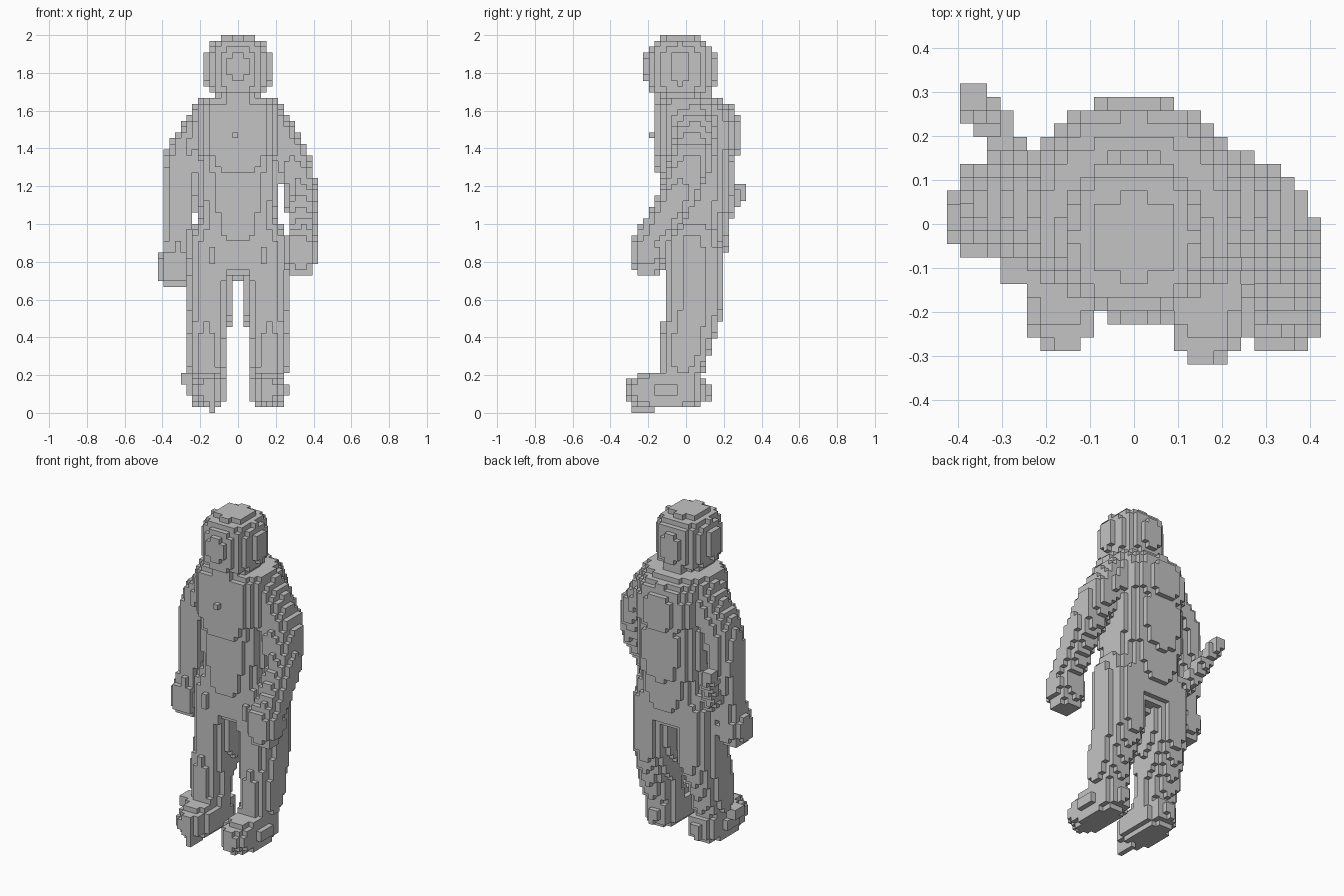
import bpy
import bmesh
from itertools import product
from mathutils import Vector

CELL = 2 / 66

if "Cube" in bpy.data.objects:
    bpy.data.objects.remove(bpy.data.objects["Cube"], do_unlink=True)

grey = bpy.data.materials.new("plain grey")
grey.use_nodes = True
shade = 0.55
colour = (shade, shade, shade, 1)
grey.diffuse_color = colour
grey.node_tree.nodes["Principled BSDF"].inputs["Base Color"].default_value = colour


def centre(cell):
    i, j, k = cell
    return Vector((i + 0.5, j, k + 0.5)) * CELL


grid = {cell: centre(cell) for cell in product(range(-14, 14), range(-10, 11), range(66))}


def fill(inside):
    """Grid cells whose centres pass the test."""
    return {cell for cell, point in grid.items() if inside(point)}


def ball(middle, radii, plan=2, side=2):
    """Rounded body; higher powers make the plan or the side boxier."""
    def inside(point):
        x, y, z = [abs(p - m) / r for p, m, r in zip(point, middle, radii)]
        return x ** plan + y ** plan + z ** side <= 1
    return fill(inside)


def box(middle, half):
    return fill(lambda point: all(abs(p - m) < h for p, m, h in zip(point, middle, half)))


def limb(joints, radii, depth=1.0):
    """Tapered tube through the joints, deepened along y."""
    joints = [Vector(joint) for joint in joints]
    cells = set()
    for a, b, thick, thin in zip(joints, joints[1:], radii, radii[1:]):
        bone = b - a

        def inside(point):
            t = min(max((point - a).dot(bone) / bone.length_squared, 0), 1)
            gap = point - a - bone * t
            gap.y /= depth
            return gap.length <= thick + (thin - thick) * t
        cells |= fill(inside)
    return cells


parts = {}

# Round head
parts["head"] = ball((0, -0.03, 1.82), (0.175, 0.19, 0.185), side=3)

# Square shoulders, rounded back, tapering chest and belly, broad hips
parts["shoulders"] = ball((0, 0.01, 1.5), (0.225, 0.18, 0.18), plan=3, side=8)
parts["back"] = ball((0, 0.06, 1.47), (0.22, 0.23, 0.22), plan=2.3, side=2.5)
parts["chest"] = ball((0, 0, 1.42), (0.17, 0.175, 0.24), plan=4)
parts["torso"] = ball((0, 0.055, 1.25), (0.215, 0.205, 0.4), plan=2.5, side=2.5)
parts["waist"] = ball((0, 0.05, 1), (0.21, 0.18, 0.3), plan=2.5)
parts["hips"] = ball((0, 0.04, 0.87), (0.26, 0.15, 0.15), plan=3, side=5)
parts["chest_button"] = box((-0.015, -0.18, 1.47), (0.01, 0.03, 0.02))

# The left arm reaches forward, the right arm hangs
parts["left_arm"] = limb(
    [(0.15, 0.04, 1.55), (0.28, 0.03, 1.36), (0.34, -0.04, 1.15), (0.34, -0.16, 0.95)],
    (0.11, 0.1, 0.085, 0.08), depth=1.2)
parts["left_hand"] = ball((0.33, -0.2, 0.85), (0.09, 0.09, 0.13), plan=2.5, side=2.5)
parts["right_arm"] = limb(
    [(-0.15, 0.04, 1.55), (-0.28, 0.05, 1.37), (-0.315, 0.05, 1.15), (-0.32, 0.02, 0.85)],
    (0.11, 0.1, 0.095, 0.075), depth=1.1)
parts["right_hand"] = ball((-0.335, 0.01, 0.77), (0.09, 0.09, 0.11), plan=2.5, side=2.5)

# Slanted rod leaning out behind the right hip
parts["hip_rod"] = limb([(-0.24, 0.1, 0.9), (-0.365, 0.29, 1.18)], (0.04, 0.04))

# Legs and feet
for side, name in ((1, "left"), (-1, "right")):
    parts[name + "_leg"] = limb(
        [(side * 0.14, 0.04, 0.85), (side * 0.15, 0.04, 0.55),
         (side * 0.175, -0.01, 0.32), (side * 0.16, -0.04, 0.17)],
        (0.125, 0.12, 0.1, 0.09), depth=1.3)
    heel = -0.11 if side > 0 else -0.08
    parts[name + "_foot"] = ball((side * 0.16, heel, 0.12), (0.1, 0.21, 0.1), plan=2.3, side=3)
parts["right_toe"] = box((-0.14, -0.23, 0.03), (0.02, 0.06, 0.03))
parts["right_ankle_bump"] = box((-0.26, -0.09, 0.18), (0.04, 0.05, 0.03))

# Turn each part into blocks, leaving out faces hidden by neighbours
solid = set().union(*parts.values())
used = set()
for name, cells in parts.items():
    mine = cells - used
    used |= mine
    bm = bmesh.new()
    for cell in sorted(mine):
        for axis, sign in product(range(3), (-1, 1)):
            beside = list(cell)
            beside[axis] += sign
            if tuple(beside) in solid:
                continue
            quad = []
            for a, b in ((-1, -1), (1, -1), (1, 1), (-1, 1)):
                step = Vector()
                step[axis] = sign
                step[(axis + 1) % 3] = a
                step[(axis + 2) % 3] = b
                quad.append(bm.verts.new(grid[cell] + step * CELL / 2))
            bm.faces.new(quad if sign > 0 else quad[::-1])
    bmesh.ops.remove_doubles(bm, verts=bm.verts[:], dist=CELL / 10)
    mesh = bpy.data.meshes.new(name)
    bm.to_mesh(mesh)
    bm.free()
    mesh.materials.append(grey)
    bpy.context.scene.collection.objects.link(bpy.data.objects.new(name, mesh))
